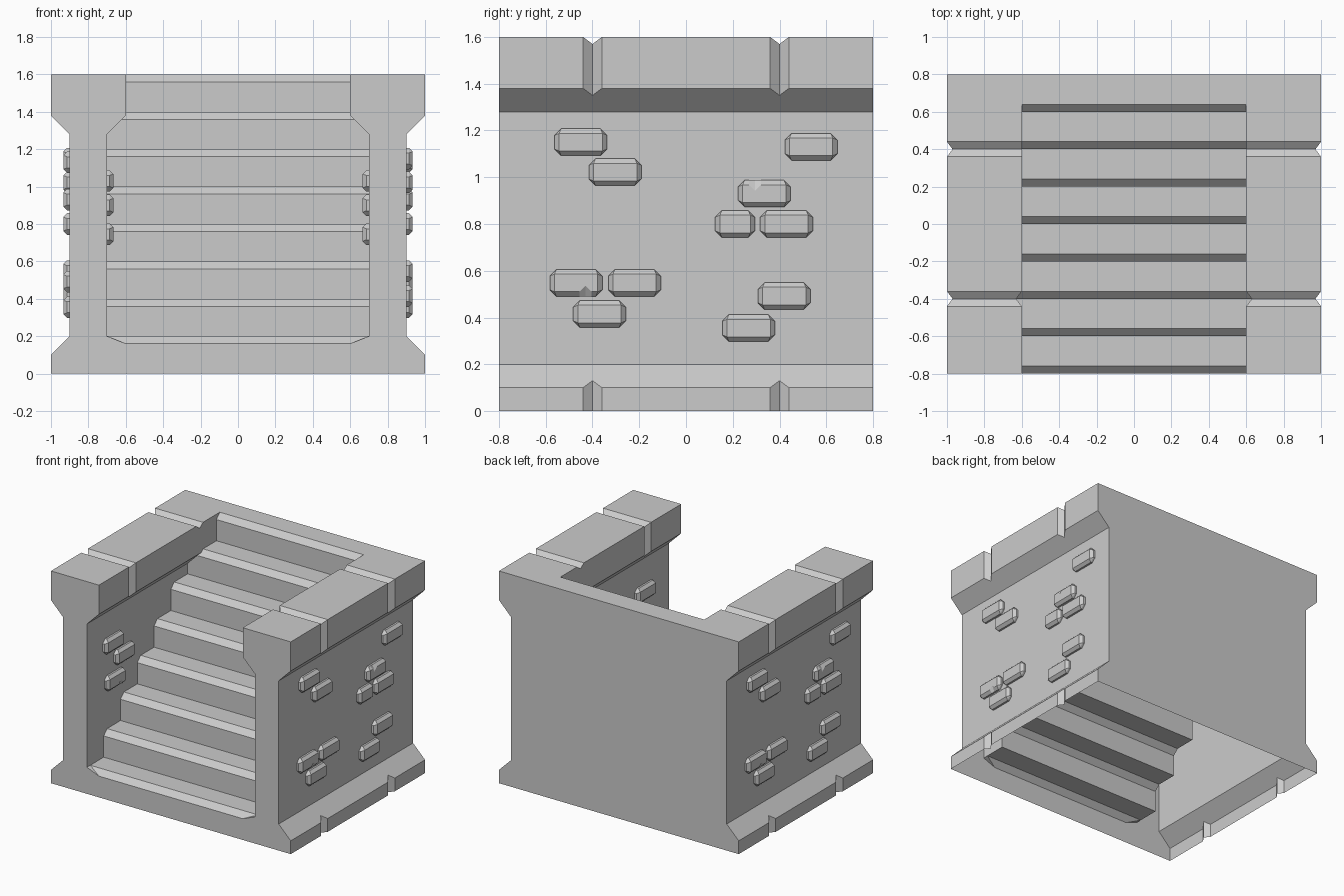
import bpy, bmesh

if "Cube" in bpy.data.objects:
    bpy.data.objects.remove(bpy.data.objects["Cube"])

CAP = [(1, 0), (1, .1), (.9, .2), (.9, 1.28), (1, 1.38), (1, 1.6),
       (.6, 1.6), (.6, 1.38), (.7, 1.28)]          # wall section, outer foot to inner lip
GROOVE = [(.97, 0), (.97, .13), (.9, .2), (.9, 1.28), (.97, 1.35), (.97, 1.57),
          (.63, 1.57), (.63, 1.35), (.7, 1.28)]    # same section at a joint groove


def make(name, bm):
    bmesh.ops.remove_doubles(bm, verts=bm.verts, dist=1e-4)
    me = bpy.data.meshes.new(name)
    bm.to_mesh(me)
    bm.free()
    ob = bpy.data.objects.new(name, me)
    bpy.context.collection.objects.link(ob)
    return ob


def face(bm, pts, flip=False):
    pts = pts[::-1] if flip else pts
    return bm.faces.new([bm.verts.new(p) for p in pts])


# Stair outline (y, z) with half width following the wall section
def half_width(z):
    if z < .17:
        return .6
    return .7 - min(max(z - 1.28, 0), .1)


steps = []
for i in range(8):
    y, z = -.8 + .2 * i, .2 * i
    if i:
        steps.append((y, z))
    if i == 6:
        steps.append((y, 1.28))
    steps += [(y, z + .16), (y + .04, z + .2)]
steps.append((.8, 1.6))

bm = bmesh.new()
for (y0, z0), (y1, z1) in zip(steps, steps[1:]):
    a, b = half_width(z0), half_width(z1)
    face(bm, [(-a, y0, z0), (a, y0, z0), (b, y1, z1), (-b, y1, z1)])
make("stairs", bm)

# Side walls: sections lofted along y, pinched at the joint grooves
GROOVE_BACK = GROOVE[:6] + [(.6, 1.57), (.6, 1.38), (.7, 1.28)]
sections = [(-.8, CAP), (-.44, CAP), (-.4, GROOVE), (-.36, CAP), (.36, CAP),
            (.4, GROOVE_BACK), (.44, CAP), (.64, CAP), (.8, CAP)]
for name, s in (("right_wall", 1), ("left_wall", -1)):
    bm = bmesh.new()
    for (y0, p), (y1, q) in zip(sections, sections[1:]):
        for i in range(8):
            if (i == 7 and y0 > .43) or (i == 6 and y0 > .63):
                continue                           # closed off by the stairs
            face(bm, [(s * x, y, z) for (x, z), y in
                      ((p[i], y0), (q[i], y1), (q[i + 1], y1), (p[i + 1], y0))], s < 0)
    # inner wall sheet above the steps
    sheet = [(-.8, .2)] + [t for t in steps if .19 < t[1] < 1.281] + [(-.8, 1.28)]
    face(bm, [(s * .7, y, z) for y, z in sheet], s > 0)
    face(bm, [(s * .6, -.8, .16), (s * .7, -.8, .2), (s * .7, -.76, .2)], s < 0)
    make(name, bm)

# Front and back end faces
front = CAP + [(.7, .2), (.6, .16)]
back = CAP[:6]
for name, prof, y in (("front_face", front, -.8), ("back_face", back, .8)):
    bm = bmesh.new()
    face(bm, [(x, y, z) for x, z in prof + [(-x, z) for x, z in prof[::-1]]], y > 0)
    make(name, bm)


# Raised bricks: bevelled plates with clipped corners, some chipped
def outline(w, h, c, chip, dip):
    w, h = w / 2, h / 2
    pts = [(-w, -h + c), (-w + c, -h), (w - c, -h), (w, -h + c), (w, h - c), (w - c, h)]
    if chip:
        pts += [(-.015, h), (-.04, h - dip), (-.065, h)]
    pts += [(-w + c, h), (-w, h - c)]
    return [(-u, -v) for u, v in pts] if chip < 0 else pts


def bricks(name, layout, x0, side, ysign, out):
    bm = bmesh.new()
    for y, z, w, chip in layout:
        h = .115
        rings = [(outline(w, h, .028, chip, 0), 0),
                 (outline(w, h, .028, chip, 0), .014),
                 (outline(w - .04, h - .04, 0, chip, .025), .034)]
        rings = [[(side * (x0 + out * d), ysign * (y + u), z + v) for u, v in r]
                 for r, d in rings]
        flip = side * ysign * out < 0
        n = len(rings[0])
        for a, b in zip(rings, rings[1:]):
            for i in range(n):
                j = (i + 1) % n
                face(bm, [a[i], a[j], b[j], b[i]], flip)
        top = [p for i, p in enumerate(rings[2]) if p != rings[2][i - 1]]
        face(bm, top, flip)
    bmesh.ops.remove_doubles(bm, verts=bm.verts, dist=1e-4)
    make(name, bm)


outer = [(-.45, 1.15, .225, 0), (-.303, 1.022, .225, 0), (.535, 1.13, .225, 0),
         (.335, .93, .225, 1), (.21, .8, .17, 0), (.43, .8, .225, 0),
         (-.47, .548, .225, -1), (-.22, .548, .225, 0), (-.37, .415, .225, 0),
         (.42, .492, .225, 0), (.268, .355, .225, 0)]
inner = [(-.5, 1.03, .225, 0), (-.37, .9, .225, 0), (-.48, .745, .225, -1)]
# outer layouts are turned half way round, inner ones are mirrored
for label, s in (("right", 1), ("left", -1)):
    bricks(label + "_outer_bricks", outer, .9, s, s, 1)
    bricks(label + "_inner_bricks", inner, .7, s, 1, -1)
